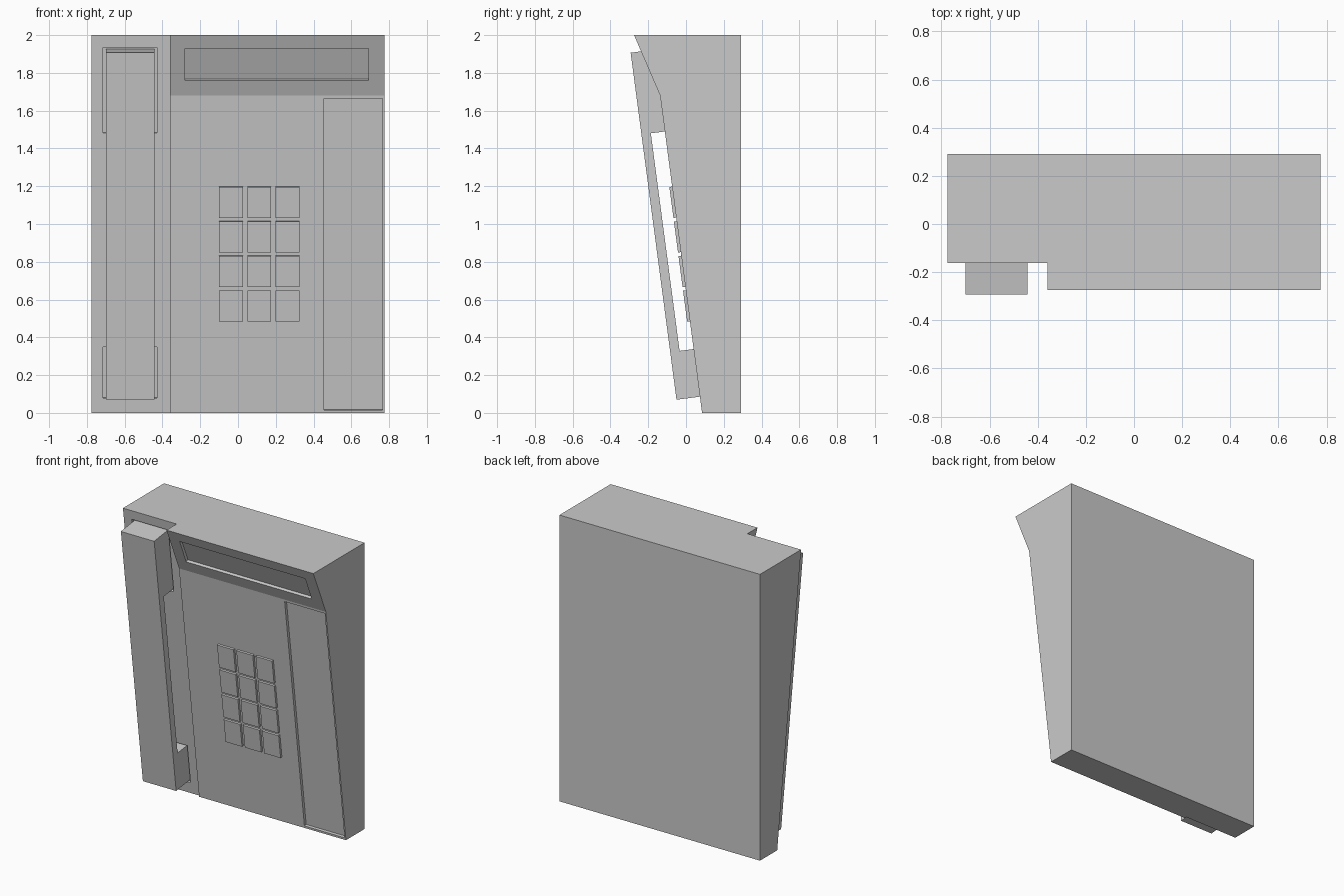
import bpy
import bmesh
from mathutils import Matrix, Vector

cube = bpy.data.objects.get("Cube")
if cube:
    bpy.data.objects.remove(cube, do_unlink=True)

# One plain plastic colour
grey = bpy.data.materials.new("light grey plastic")
grey.use_nodes = True
colour = (0.59, 0.59, 0.59, 1)
grey.diffuse_color = colour
for node in grey.node_tree.nodes:
    if node.type == "BSDF_PRINCIPLED":
        node.inputs["Base Color"].default_value = colour

BACK, TOP = 0.29, 2.0
FOOT = Vector((0, 0.085, 0))          # bottom of the sloping face
BEND = Vector((0, -0.137, 1.68))      # where the hood starts
HOOD = Vector((0, -0.275, TOP))       # front edge of the hood


def finish(name, bm):
    bmesh.ops.recalc_face_normals(bm, faces=bm.faces[:])
    mesh = bpy.data.meshes.new(name)
    bm.to_mesh(mesh)
    bm.free()
    mesh.materials.append(grey)
    obj = bpy.data.objects.new(name, mesh)
    bpy.context.collection.objects.link(obj)
    return obj


def prism(name, x0, x1, outline):
    """Extrude a side outline of (y, z) points along x."""
    bm = bmesh.new()
    face = bm.faces.new([bm.verts.new((x0, y, z)) for y, z in outline])
    moved = bmesh.ops.extrude_face_region(bm, geom=[face])["geom"]
    verts = [v for v in moved if isinstance(v, bmesh.types.BMVert)]
    bmesh.ops.translate(bm, verts=verts, vec=(x1 - x0, 0, 0))
    return finish(name, bm)


def slope_frame(low, high):
    """Local axes: across, up the slope, out of the slope."""
    across, up = Vector((1, 0, 0)), (high - low).normalized()
    frame = Matrix((across, up, across.cross(up))).transposed().to_4x4()
    frame.translation = low
    return frame


def slope_box(name, frame, xs, heights, outs):
    """Box on a sloping plane, its extent up the slope given by z heights."""
    rise, base = frame[2][1], frame.translation.z
    spans = [xs, [(z - base) / rise for z in heights], outs]
    size = [b - a for a, b in spans]
    centre = [(a + b) / 2 for a, b in spans]
    bm = bmesh.new()
    bmesh.ops.create_cube(bm, size=1)
    bmesh.ops.transform(bm, verts=bm.verts[:], matrix=frame
                        @ Matrix.Translation(centre)
                        @ Matrix.Diagonal((*size, 1)))
    return finish(name, bm)


def cut(body, cutter):
    cutter.hide_render = True
    mod = body.modifiers.new("recess", "BOOLEAN")
    mod.operation, mod.solver, mod.object = "DIFFERENCE", "EXACT", cutter
    bpy.context.view_layer.objects.active = body
    bpy.ops.object.modifier_apply(modifier=mod.name)
    bpy.data.objects.remove(cutter, do_unlink=True)


front = slope_frame(FOOT, BEND)
hood = slope_frame(BEND, HOOD)

# Housing with the overhanging hood, and the lower handset bay beside it
housing = prism("housing", -0.36, 0.775, [
    (BACK, 0), (FOOT.y, 0), (BEND.y, BEND.z), (HOOD.y, TOP), (BACK, TOP)])
bay = prism("handset_bay", -0.775, -0.36, [
    (BACK, 0), (0.1, 0), (-0.163, TOP), (BACK, TOP)])

# Shallow display window and side label panel
cut(housing, slope_box("display_cutter", hood, (-0.28, 0.69), (1.76, 1.93), (-0.02, 0.1)))
cut(housing, slope_box("panel_cutter", front, (0.455, 0.765), (0.015, 1.665), (-0.02, 0.1)))

# Handset: a straight bar with an earpiece and a mouthpiece in cradle recesses
grip_x, cradle_x = (-0.70, -0.443), (-0.714, -0.43)
slope_box("handset_bar", front, grip_x, (0.086, 1.923), (0.075, 0.125))
for name, low, high in (("earpiece", 1.49, 1.923), ("mouthpiece", 0.086, 0.338)):
    slope_box(name, front, grip_x, (low, high), (-0.035, 0.076))
    cut(bay, slope_box(name + "_cutter", front, cradle_x, (low - 0.01, high + 0.01), (-0.035, 0.05)))

# Keypad of three columns and four rows
for row in range(4):
    for column in range(3):
        x, z = -0.1 + 0.149 * column, 0.485 + 0.183 * row
        slope_box(f"key_{row + 1}_{column + 1}", front,
                  (x, x + 0.127), (z, z + 0.164), (-0.01, 0.015))
